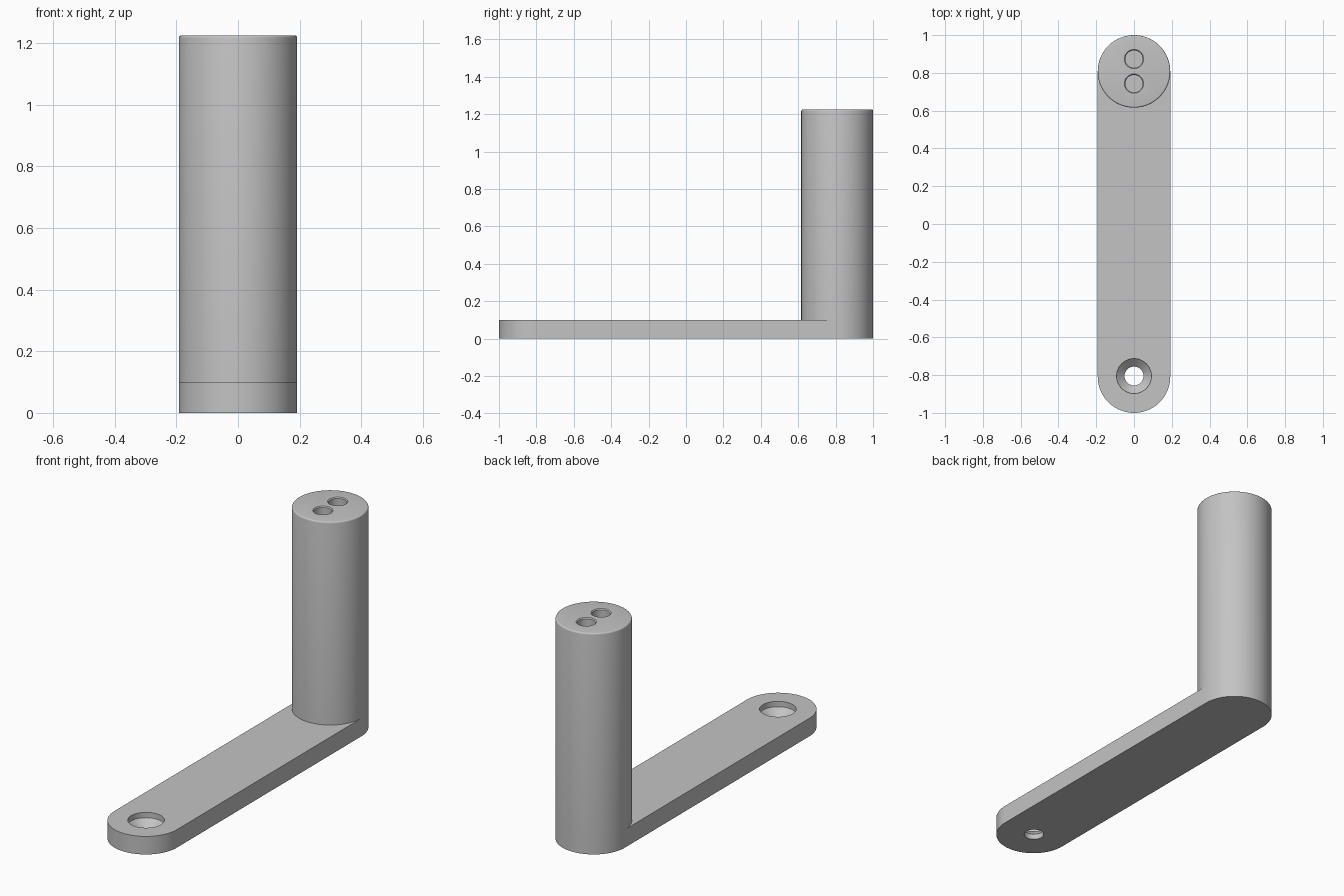
import bpy, bmesh, math

cube = bpy.data.objects.get("Cube")
if cube:
    bpy.data.objects.remove(cube, do_unlink=True)

R = 0.192          # radius of post and plate ends
END = 1 - R        # distance of each end centre from the middle
PLATE = 0.10       # plate thickness
TOP = 1.225        # top of the post
SEG = 96

grey = bpy.data.materials.new("satin grey")
grey.use_nodes = True
colour = (0.55, 0.55, 0.55, 1)
grey.diffuse_color = colour
grey.node_tree.nodes["Principled BSDF"].inputs["Base Color"].default_value = colour


def finish(name, bm):
    bmesh.ops.recalc_face_normals(bm, faces=bm.faces)
    mesh = bpy.data.meshes.new(name)
    bm.to_mesh(mesh)
    bm.free()
    mesh.materials.append(grey)
    ob = bpy.data.objects.new(name, mesh)
    bpy.context.collection.objects.link(ob)
    return ob


def turned(name, y, profile, seg=SEG):
    """Solid of revolution about a vertical axis; profile is (radius, z) upward."""
    bm = bmesh.new()
    rings = []
    for r, z in profile:
        rings.append([bm.verts.new((r * math.cos(i * math.tau / seg),
                                    y + r * math.sin(i * math.tau / seg), z))
                      for i in range(seg)])
    for a, b in zip(rings, rings[1:]):
        for i in range(seg):
            j = (i + 1) % seg
            bm.faces.new((a[i], a[j], b[j], b[i]))
    bm.faces.new(rings[0])
    bm.faces.new(rings[-1])
    return finish(name, bm)


def select(ob):
    bpy.ops.object.select_all(action='DESELECT')
    ob.select_set(True)
    bpy.context.view_layer.objects.active = ob


def cut(ob, cutters):
    for cutter in cutters:
        select(ob)
        mod = ob.modifiers.new("hole", 'BOOLEAN')
        mod.operation = 'DIFFERENCE'
        mod.solver = 'EXACT'
        mod.object = cutter
        bpy.ops.object.modifier_apply(modifier=mod.name)
        bpy.data.objects.remove(cutter, do_unlink=True)
    select(ob)
    bpy.ops.object.shade_smooth_by_angle(angle=math.radians(25))


# Base plate: long bar with two rounded ends
bm = bmesh.new()
outline = []
for start, y in ((0, END), (math.pi, -END)):
    for i in range(SEG // 2 + 1):
        a = start + i * math.tau / SEG
        outline.append(bm.verts.new((R * math.cos(a), y + R * math.sin(a), 0)))
face = bm.faces.new(outline)
lift = bmesh.ops.extrude_face_region(bm, geom=[face])
bmesh.ops.translate(bm, vec=(0, 0, PLATE),
                    verts=[g for g in lift["geom"] if isinstance(g, bmesh.types.BMVert)])
plate = finish("base_plate", bm)

# Countersunk screw hole through the free end of the plate
cut(plate, [turned("screw_hole_cutter", -0.805,
                   [(0.05, -0.05), (0.05, 0.03), (0.092, 0.07), (0.092, 0.15)], 64)])

# Upright post with a softly rounded rim
soft = 0.008
rim = [(R - soft + soft * math.cos(a), TOP - soft + soft * math.sin(a))
       for a in (k * math.pi / 8 for k in range(5))]
post = turned("post", END, [(R, PLATE)] + rim)

# Two blind pin holes in the top of the post
cut(post, [turned("pin_hole_cutter", END + dy,
                  [(0.046, TOP - 0.15), (0.046, TOP - 0.005), (0.051, TOP), (0.051, TOP + 0.05)], 48)
           for dy in (0.065, -0.065)])
